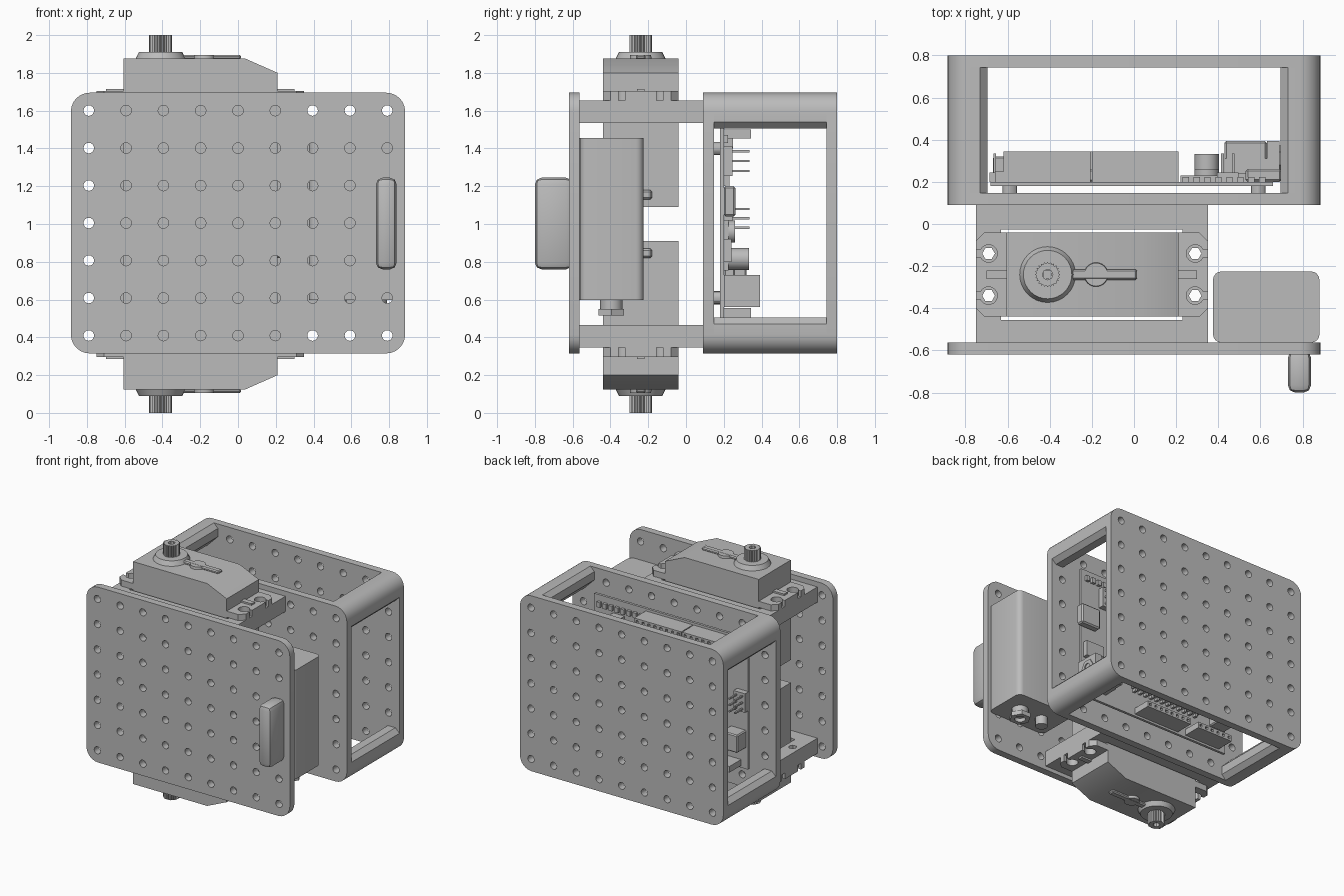
import bpy, bmesh
from math import sin, cos, pi, radians
from mathutils import Matrix, Vector

cube = bpy.data.objects.get("Cube")
if cube:
    bpy.data.objects.remove(cube)

grey = bpy.data.materials.new("plain grey")
grey.use_nodes = True
grey.diffuse_color = (0.5, 0.5, 0.5, 1)
grey.node_tree.nodes["Principled BSDF"].inputs["Base Color"].default_value = (0.5, 0.5, 0.5, 1)


def finish(name, bm):
    bmesh.ops.recalc_face_normals(bm, faces=bm.faces)
    mesh = bpy.data.meshes.new(name)
    bm.to_mesh(mesh)
    bm.free()
    ob = bpy.data.objects.new(name, mesh)
    mesh.materials.append(grey)
    bpy.context.collection.objects.link(ob)
    return ob


def place(axis, u, v, a):
    return Vector({"x": (a, u, v), "y": (u, a, v), "z": (u, v, a)}[axis])


def prism(name, loops, axis, a, b):
    """Extrude an outline (first loop) with holes (other loops) along an axis."""
    bm = bmesh.new()
    for loop in loops:
        vs = [bm.verts.new(place(axis, u, v, a)) for u, v in loop]
        for i, vert in enumerate(vs):
            bm.edges.new((vs[i - 1], vert))
    bmesh.ops.triangle_fill(bm, edges=bm.edges[:], use_beauty=True, normal=place(axis, 0, 0, 1))
    ext = bmesh.ops.extrude_face_region(bm, geom=bm.faces[:])
    moved = [g for g in ext["geom"] if isinstance(g, bmesh.types.BMVert)]
    bmesh.ops.translate(bm, verts=moved, vec=place(axis, 0, 0, b - a))
    return finish(name, bm)


def box(name, x, y, z, bevel=0, segments=1):
    bm = bmesh.new()
    mid = Vector([(p[0] + p[1]) / 2 for p in (x, y, z)])
    size = [p[1] - p[0] for p in (x, y, z)]
    bmesh.ops.create_cube(bm, size=1, matrix=Matrix.Translation(mid) @ Matrix.Diagonal((*size, 1)))
    if bevel:
        bmesh.ops.bevel(bm, geom=bm.edges[:], offset=bevel, segments=segments, profile=0.5, affect="EDGES")
    return finish(name, bm)


def ring(u, v, r, n=16, start=0, r2=None):
    radii = (r, r2 or r)
    return [(u + radii[i % 2] * cos(start + 2 * pi * i / n),
             v + radii[i % 2] * sin(start + 2 * pi * i / n)) for i in range(n)]


def rounded(u0, u1, v0, v1, r, n=6):
    pts = []
    for k, (u, v) in enumerate([(u1 - r, v1 - r), (u0 + r, v1 - r), (u0 + r, v0 + r), (u1 - r, v0 + r)]):
        for i in range(n + 1):
            t = pi / 2 * (k + i / n)
            pts.append((u + r * cos(t), v + r * sin(t)))
    return pts


def cone(name, u, v, r1, r2, z0, z1):
    bm = bmesh.new()
    bmesh.ops.create_cone(bm, cap_ends=True, segments=32, radius1=r1, radius2=r2, depth=z1 - z0,
                          matrix=Matrix.Translation((u, v, (z0 + z1) / 2)))
    return finish(name, bm)


# Three perforated plates
W, LOW, HIGH = 0.885, 0.315, 1.695
HOLE = 0.028
holes = [ring(0.1975 * i, 1.005 + 0.1985 * j, HOLE) for i in range(-4, 5) for j in range(-3, 4)]
for name, y in (("front_plate", -0.62), ("middle_plate", 0.09), ("back_plate", 0.743)):
    prism(name, [rounded(-W, W, LOW, HIGH, 0.1)] + holes, "y", y, y + 0.057)

# Corner spacers joining the middle and back plates
S, C, R = 0.19, 0.035, 0.1
corner = [(R - R * cos(pi / 2 * i / 6), R - R * sin(pi / 2 * i / 6)) for i in range(7)]
corner += [(S - C, 0), (S, C), (S, R), (R, S), (C, S), (0, S - C)]
for sx in (-1, 1):
    for sz in (-1, 1):
        shape = [(sx * (W - u), 1.005 + sz * (0.69 - v)) for u, v in corner]
        prism("corner_spacer", [shape, ring(sx * 0.79, 1.005 + sz * 0.5955, HOLE)], "y", 0.147, 0.743)

# Servo pair: built once on top, once mirrored below
CX, CY = -0.2, -0.24
screws = [(CX + sx * 0.49, CY + sy * 0.1) for sx in (-1, 1) for sy in (-1, 1)]


def flange_outline():
    half = []
    c = 0.04
    half += [(0.55 - c, -0.2), (0.55, -0.2 + c)]
    for y in (-0.1, 0.1):
        half.append((0.55, y - 0.017))
        for i in range(13):
            t = radians(-25 - 310 * i / 12)
            half.append((0.49 + 0.042 * cos(t), y + 0.042 * sin(t)))
        half.append((0.55, y + 0.017))
    half += [(0.55, 0.2 - c), (0.55 - c, 0.2)]
    full = half + [(-u, -v) for u, v in half]
    return [(CX + u, CY + v) for u, v in full]


def servo(prefix):
    parts = []
    side = [(-0.605, 1.09), (0.21, 1.09), (0.21, 1.8), (0.04, 1.875), (-0.605, 1.875)]
    parts.append(prism("case", [side], "y", -0.44, -0.04))
    parts.append(prism("flange", [flange_outline()], "z", 1.655, 1.703))
    window = [(-0.63, -0.455), (0.23, -0.455), (0.23, -0.025), (-0.63, -0.025)]
    frame = [(-0.75, -0.563), (0.35, -0.563), (0.35, 0.09), (-0.75, 0.09)]
    parts.append(prism("bracket", [frame, window] + [ring(u, v, 0.03, 6) for u, v in screws], "z", 1.535, 1.655))
    for x in ((-0.7, -0.6), (0.2, 0.3)):
        parts.append(box("flange_rib", x, (CY - 0.02, CY + 0.02), (1.7, 1.716)))
    # Output boss, keyhole-shaped ridge and splined shaft
    parts.append(cone("boss", -0.41, CY, 0.135, 0.115, 1.87, 1.91))
    parts.append(box("ridge", (-0.3, 0.015), (CY - 0.025, CY + 0.025), (1.87, 1.896), 0.008))
    parts.append(cone("ridge_disc", -0.18, CY, 0.058, 0.055, 1.87, 1.895))
    parts.append(prism("shaft", [ring(-0.41, CY, 0.06, 48, 0, 0.052), ring(-0.41, CY, 0.025, 8)], "z", 1.905, 2.0))
    parts.append(box("shaft_core", (-0.43, -0.39), (CY - 0.02, CY + 0.02), (1.905, 1.96)))
    parts.append(box("cable_exit", (0.2, 0.24), (-0.3, -0.18), (1.13, 1.18), 0.01))
    for p in parts:
        p.name = prefix + p.data.name.split(".")[0]
    return parts


servo("upper_servo_")
for part in servo("lower_servo_"):
    part.data.transform(Matrix.Translation((0, 0, 2)) @ Matrix.Diagonal((1, 1, -1, 1)))
    part.data.flip_normals()

# Battery pack with jack and switch underneath
prism("battery_pack", [rounded(0.375, 0.88, -0.563, -0.225, 0.04, 4)], "z", 0.597, 1.455)
prism("jack_neck", [ring(0.73, -0.395, 0.06)], "z", 0.545, 0.6)
prism("jack_nut", [ring(0.73, -0.395, 0.078, 6), ring(0.73, -0.395, 0.04)], "z", 0.515, 0.55)
prism("switch", [ring(0.53, -0.395, 0.045)], "z", 0.53, 0.6)

# Front handle
box("handle", (0.73, 0.84), (-0.8, -0.6), (0.76, 1.245), 0.035, 2)

# Circuit board on standoffs behind the middle plate
B = 0.2
box("circuit_board", (-0.68, 0.66), (0.18, B), (0.49, 1.52))
for x in (-0.59, 0.59):
    for z in (0.61, 1.4):
        prism("standoff", [ring(x, z, 0.035, 12)], "y", 0.145, 0.185)

# Socket strips with rows of contact slots
for x0, x1, z in ((-0.62, -0.207, 1.477), (-0.2, 0.21, 1.477), (-0.62, -0.31, 0.53), (-0.24, 0.16, 0.53)):
    n = round((x1 - x0) / 0.051)
    step = (x1 - x0) / n
    slots = [ring(x0 + step * (i + 0.5), z, 0.014, 4, pi / 4) for i in range(n)]
    outline = [(x0, z - 0.024), (x1, z - 0.024), (x1, z + 0.024), (x0, z + 0.024)]
    prism("socket_strip", [outline] + slots, "y", B, 0.345)

# Pin headers
for name, xs, zs in (("side_pins", (-0.66, -0.61), (0.98, 1.03, 1.08)),
                     ("top_pins", (0.42, 0.47), (1.28, 1.333, 1.385))):
    box(name + "_base", (xs[0] - 0.025, xs[1] + 0.025), (B, 0.245), (zs[0] - 0.025, zs[2] + 0.025))
    for x in xs:
        for z in zs:
            box(name, (x - 0.006, x + 0.006), (B, 0.335), (z - 0.006, z + 0.006))

# Power jack, capacitors, data port, chips
prism("power_jack", [[(0.43, 0.56), (0.69, 0.56), (0.69, 0.73), (0.43, 0.73)]], "y", B, 0.31)
box("power_jack_top", (0.43, 0.63), (0.3, 0.393), (0.56, 0.73), 0.008)
box("power_jack_face", (0.63, 0.69), (0.3, 0.393), (0.56, 0.73))
prism("power_jack_ring", [ring(0.31, 0.645, 0.062, 6), ring(0.31, 0.645, 0.03)], "x", 0.688, 0.697)
for z in (0.815, 0.96):
    box("capacitor_base", (0.285, 0.405), (B, 0.225), (z - 0.06, z + 0.06))
    prism("capacitor", [ring(0.345, z, 0.058, 24)], "y", 0.22, 0.333 if z < 0.9 else 0.26)
box("data_port", (0.53, 0.7), (B, 0.262), (1.04, 1.2), 0.01)
box("regulator", (0.48, 0.64), (B, 0.24), (0.8, 0.92))
box("reset_button", (-0.66, -0.56), (B, 0.25), (1.4, 1.5))
box("corner_connector", (-0.67, -0.53), (B, 0.32), (0.66, 0.8), 0.008)
box("main_chip", (-0.42, 0.2), (B, 0.26), (0.7, 0.84), 0.008)
for i in range(12):
    for z in (0.69, 0.85):
        box("chip_leg", (-0.4 + 0.051 * i, -0.38 + 0.051 * i), (B, 0.23), (z - 0.012, z + 0.012))
box("small_chip", (0.22, 0.4), (B, 0.23), (1.2, 1.38))
for i in range(8):
    box("light_or_resistor", (0.23 + 0.052 * i, 0.26 + 0.052 * i), (B, 0.222), (1.43, 1.47))

# Smooth rounded surfaces, keep sharp edges
bpy.ops.object.select_all(action="DESELECT")
for ob in bpy.context.collection.objects:
    if ob.type == "MESH" and grey.name in ob.data.materials:
        ob.select_set(True)
        bpy.context.view_layer.objects.active = ob
bpy.ops.object.shade_smooth_by_angle(angle=radians(30))
